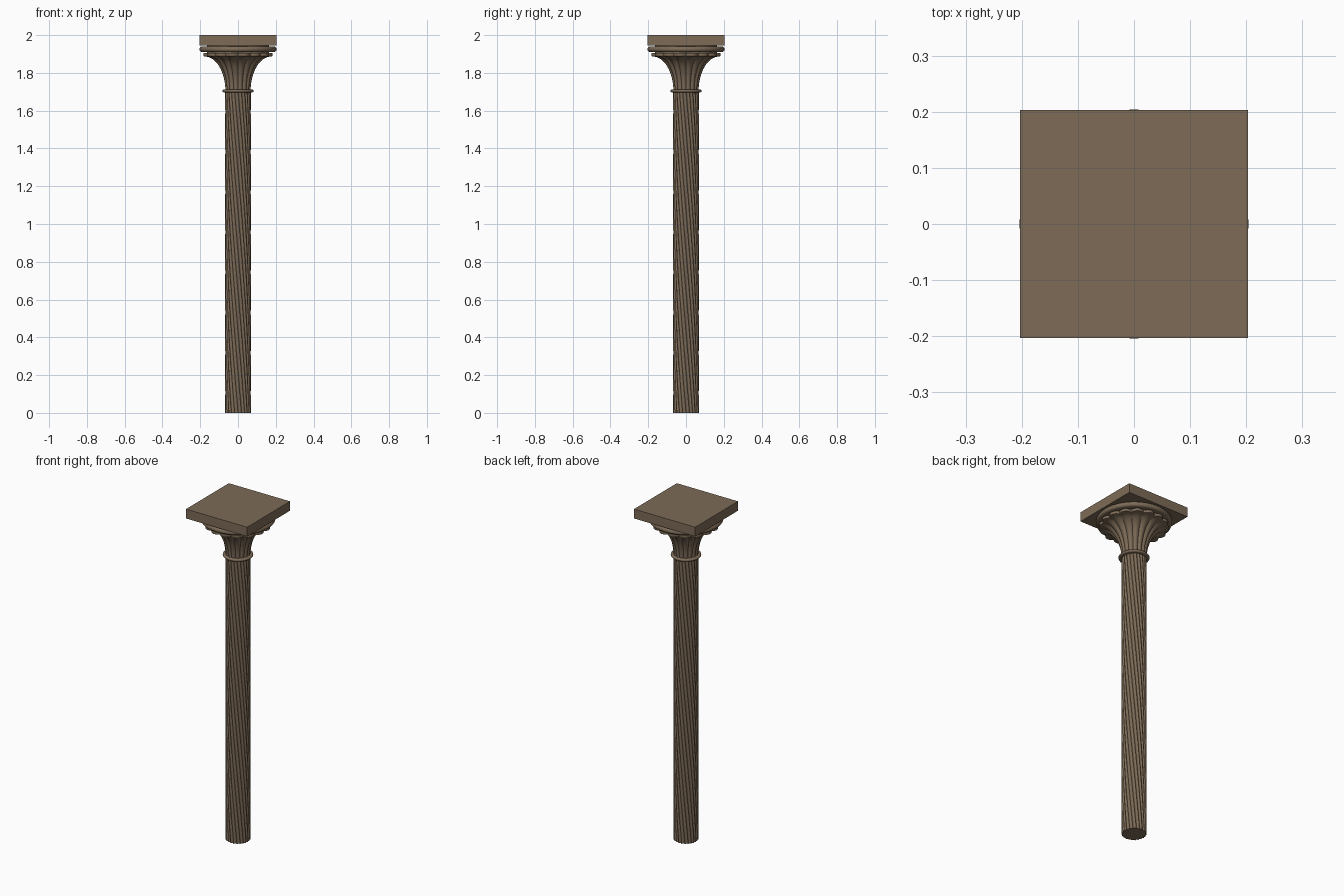
import bpy, math

cube = bpy.data.objects.get("Cube")
if cube:
    bpy.data.objects.remove(cube, do_unlink=True)

stone = bpy.data.materials.new("brown_stone")
stone.use_nodes = True
colour = (0.205, 0.147, 0.095, 1)
stone.diffuse_color = colour
stone.node_tree.nodes["Principled BSDF"].inputs["Base Color"].default_value = colour


def loft(name, rings, count, radius, turn, angle=35):
    """Stack closed rings; radius(ring, a) and turn(ring) shape each one."""
    verts, faces = [], []
    for ring in rings:
        for i in range(count):
            a = math.tau * i / count
            r, b = radius(ring, a), a + turn(ring)
            verts.append((r * math.cos(b), r * math.sin(b), ring[1]))
    for k in range(len(rings) - 1):
        for i in range(count):
            j = (i + 1) % count
            faces.append((k * count + i, k * count + j,
                          (k + 1) * count + j, (k + 1) * count + i))
    faces.append(tuple(reversed(range(count))))
    faces.append(tuple(range(len(verts) - count, len(verts))))
    mesh = bpy.data.meshes.new(name)
    mesh.from_pydata(verts, [], faces)
    mesh.materials.append(stone)
    obj = bpy.data.objects.new(name, mesh)
    bpy.context.collection.objects.link(obj)
    bpy.ops.object.select_all(action="DESELECT")
    obj.select_set(True)
    bpy.context.view_layer.objects.active = obj
    bpy.ops.object.shade_smooth_by_angle(angle=math.radians(angle))
    return obj


def flutes(a, n):
    """Scooped groove depth, zero on the sharp ridges."""
    return abs(math.sin(n * a / 2))


def straight(ring):
    return 0


def round_ring(ring, a):
    return ring[0]


# Shaft with grooves that wind slowly around it
SHAFT_TOP, FLUTES = 1.70, 24
loft("shaft", [(0.068, SHAFT_TOP * k / 40) for k in range(41)], FLUTES * 6,
     lambda ring, a: ring[0] - 0.006 * flutes(a, FLUTES),
     lambda ring: -math.radians(120) * ring[1] / SHAFT_TOP)


# Rounded collar and upper cushion
def roll(name, radius, z, half):
    steps = [math.pi * (k / 10 - 0.5) for k in range(11)]
    loft(name, [(radius - half + half * math.cos(t), z + half * math.sin(t))
                for t in steps], 64, round_ring, straight)


roll("collar", 0.083, 1.705, 0.008)
roll("cushion", 0.204, 1.925, 0.015)

# Flaring bell of scooped leaves, ending in a scalloped lip
LEAVES = 16
bell = []
for k in range(17):
    t = math.pi / 2 * k / 16
    bell.append((0.068 + 0.112 * (1 - math.cos(t)), 1.705 + 0.182 * math.sin(t)))
bell += [(0.187, 1.889), (0.187, 1.905)]
loft("capital_bell", bell, LEAVES * 8,
     lambda ring, a: ring[0] * (1 - 0.09 * (1 - flutes(a, LEAVES))), straight)

# Neck under the cushion and the square slab on top
loft("capital_neck", [(0.165, 1.90), (0.165, 1.95)], 64, round_ring, straight)
bpy.ops.mesh.primitive_cube_add(size=1, location=(0, 0, 1.972))
slab = bpy.context.object
slab.name = "top_slab"
slab.scale = (0.406, 0.406, 0.056)
slab.data.materials.append(stone)
